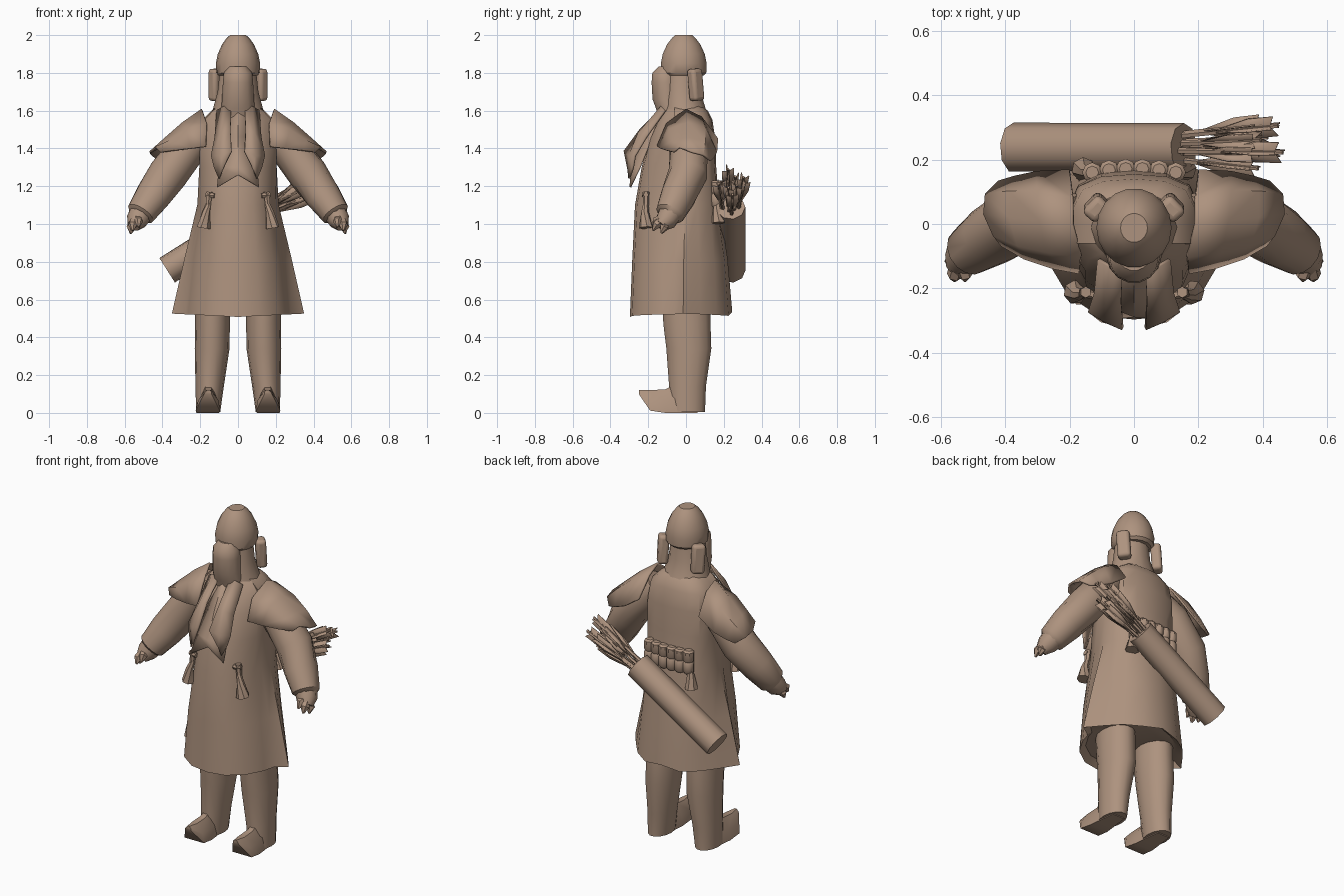
import bpy, bmesh, math, random
from mathutils import Vector

if "Cube" in bpy.data.objects:
    bpy.data.objects.remove(bpy.data.objects["Cube"])

random.seed(4)
mat = bpy.data.materials.new("tan_cloth")
mat.diffuse_color = (0.42, 0.29, 0.21, 1)
mat.use_nodes = True
mat.node_tree.nodes["Principled BSDF"].inputs["Base Color"].default_value = mat.diffuse_color


def make(name, verts, faces, angle=40, thick=0):
    """Mesh object with consistent normals and angle-based smoothing."""
    me = bpy.data.meshes.new(name)
    me.from_pydata([tuple(v) for v in verts], [], faces)
    bm = bmesh.new()
    bm.from_mesh(me)
    bmesh.ops.recalc_face_normals(bm, faces=bm.faces)
    bm.to_mesh(me)
    bm.free()
    me.materials.append(mat)
    ob = bpy.data.objects.new(name, me)
    bpy.context.collection.objects.link(ob)
    bpy.ops.object.select_all(action='DESELECT')
    ob.select_set(True)
    bpy.context.view_layer.objects.active = ob
    bpy.ops.object.shade_smooth_by_angle(angle=math.radians(angle))
    if thick:
        mod = ob.modifiers.new("thickness", 'SOLIDIFY')
        mod.thickness = thick
        mod.offset = 0
    return ob


def loft(name, rings, closed=True, **kw):
    """Skin a list of equal point rows; closed rows get end caps."""
    n = len(rings[0])
    faces = []
    for i in range(len(rings) - 1):
        for j in range(n if closed else n - 1):
            k = (j + 1) % n
            faces.append((i*n + j, i*n + k, (i+1)*n + k, (i+1)*n + j))
    if closed:
        faces += [tuple(range(n)), tuple(range((len(rings)-1)*n, len(rings)*n))]
    return make(name, [p for r in rings for p in r], faces, **kw)


def oval(cx, cy, z, rx, ry, n=14):
    return [(cx + rx*math.cos(2*math.pi*i/n), cy + ry*math.sin(2*math.pi*i/n), z)
            for i in range(n)]


def stack(name, rows, n=14, s=1, **kw):
    """Upright body from rows of (cx, cy, z, rx, ry)."""
    return loft(name, [oval(s*r[0], *r[1:], n) for r in rows], **kw)


def tube(name, path, n=10, s=1, **kw):
    """Round limb along rows of (x, y, z, radius)."""
    pts = [Vector((s*p[0], p[1], p[2])) for p in path]
    rings = []
    for i, p in enumerate(pts):
        q = (pts[min(i+1, len(pts)-1)] - pts[max(i-1, 0)]).to_track_quat('Z', 'Y')
        rings.append([p + q @ Vector(v) for v in oval(0, 0, 0, path[i][3], path[i][3], n)])
    return loft(name, rings, **kw)


# Long coat: rounded front, flared side seams, back tapering by t, shallow underside
def coat_ring(z, wf, wb, f, b, t):
    def mix(p, q):
        return ((p[0] + (q[0]-p[0])*t)*wb, (p[1] + (q[1]-p[1])*t)*b)
    half = [(.4*wf, f*.96), (.74*wf, f*.74), (.94*wf, f*.42), (wf, -.06), (wb, -.015*t),
            mix((.99, .35), (.80, .32)), mix((.85, .75), (.6, .66)), mix((.5, .95), (.33, .92))]
    return ([(0, f, z)] + [(x, y, z + .05*x*t) for x, y in half] + [(0, b, z + .025*t)]
            + [(-x, y, z + .05*x*t) for x, y in reversed(half)])


loft("coat", [coat_ring(*r) for r in (
    (.54, .25, .30, -.26, .21, 1), (.508, .28, .35, -.297, .245, 1),
    (.80, .25, .285, -.285, .22, .8), (1.1, .20, .215, -.27, .175, .3),
    (1.3, .205, .205, -.235, .16, 0), (1.45, .205, .205, -.195, .155, 0),
    (1.55, .19, .19, -.15, .14, 0), (1.60, .14, .14, -.125, .115, 0),
    (1.63, .10, .10, -.11, .08, 0))])

# Neck cloth, face scarf and domed cap
stack("neck_cloth", [(0, 0, 1.54, .155, .14), (0, -.01, 1.6, .135, .12),
                     (0, -.02, 1.7, .108, .1), (0, -.02, 1.82, .095, .09)])
stack("face_scarf", [(0, -.08, 1.54, .09, .06), (0, -.09, 1.61, .088, .07),
                     (0, -.105, 1.66, .085, .074), (0, -.108, 1.75, .08, .076),
                     (0, -.11, 1.80, .075, .07), (0, -.1, 1.835, .05, .045)])
stack("cap", [(0, -.012, 1.785, .1, .105), (0, -.012, 1.80, .114, .121),
              (0, -.012, 1.85, .117, .123), (0, -.012, 1.90, .107, .113),
              (0, -.012, 1.95, .085, .09), (0, -.012, 1.985, .06, .063),
              (0, -.012, 2.0, .042, .045)], n=18)

for s, side in ((1, "left"), (-1, "right")):
    # Ear flaps set diagonally behind the cheeks
    bpy.ops.mesh.primitive_cube_add(size=1, location=(s*.117, .052, 1.737),
                                    rotation=(.06, -s*.06, s*.75))
    ear = bpy.context.object
    ear.name = side + "_ear_flap"
    ear.scale = (.058, .074, .17)
    bpy.ops.object.transform_apply(location=False, rotation=False)
    ear.data.materials.append(mat)
    bev = ear.modifiers.new("round", 'BEVEL')
    bev.width, bev.segments = .018, 3
    bpy.ops.object.shade_smooth_by_angle(angle=math.radians(40))

    # Hanging scarf ends standing off the chest
    loft(side + "_scarf_end", [[(s*x, y, z) for x, y, z in row] for row in (
        [(.035, -.12, 1.62), (.075, -.13, 1.62), (.11, -.11, 1.60)],
        [(.04, -.24, 1.50), (.085, -.25, 1.48), (.12, -.21, 1.46)],
        [(.035, -.325, 1.385), (.09, -.30, 1.36), (.14, -.27, 1.36)],
        [(.08, -.305, 1.29), (.10, -.30, 1.24), (.125, -.28, 1.30)])],
        closed=False, thick=.012)

    # Shoulder cape: rows run outward, each front to back
    cape = ([(.17, -.15, 1.41), (.165, -.1, 1.53), (.19, 0, 1.605), (.19, .08, 1.565), (.2, .165, 1.45)],
            [(.25, -.135, 1.40), (.27, -.085, 1.50), (.29, .01, 1.535), (.3, .1, 1.505), (.3, .16, 1.38)],
            [(.34, -.105, 1.39), (.36, -.065, 1.44), (.385, .02, 1.452), (.385, .1, 1.435), (.37, .145, 1.35)],
            [(.41, -.065, 1.38), (.435, -.035, 1.405), (.465, .03, 1.38), (.46, .09, 1.365), (.42, .13, 1.335)])
    loft(side + "_shoulder_cape", [[(s*x, y, z) for x, y, z in r] for r in cape],
         closed=False, thick=.012)

    # Sleeve, cuff and mittened hand
    tube(side + "_sleeve", [(.17, .01, 1.49, .08), (.25, .015, 1.42, .1),
                            (.37, .01, 1.265, .105), (.45, -.04, 1.15, .095),
                            (.515, -.085, 1.055, .078), (.525, -.095, 1.04, .055)], n=14, s=s)
    tube(side + "_palm", [(.505, -.075, 1.07, .066), (.535, -.105, 1.02, .058),
                          (.553, -.135, .99, .035)], s=s)
    for i, tip in enumerate(((.567, -.13, .95), (.558, -.175, .965), (.525, -.175, .985))):
        tube(f"{side}_finger_{i+1}", [(.54, -.11, 1.03, .03),
             (tip[0], tip[1]+.015, tip[2]+.03, .024), (*tip, .006)], n=6, s=s)

    # Leg with upturned boot
    stack(side + "_leg", [(.135, 0, .62, .09, .13), (.135, .005, .47, .092, .128),
                          (.137, .015, .34, .092, .122), (.15, .008, .14, .075, .1),
                          (.158, .005, .005, .064, .098)], n=14, s=s, angle=50)
    prof = ((.06, .0, .10, .04), (-.06, .0, .15, .055), (-.11, .0, .125, .06),
            (-.19, .012, .12, .064), (-.25, .1, .122, .02))
    loft(side + "_boot", [[(s*(.16 - w), y, a), (s*(.16 + w), y, a),
                           (s*(.157 + w*.85), y, (a+b)/2), (s*(.157 + w*.28), y, b),
                           (s*(.157 - w*.28), y, b), (s*(.157 - w*.85), y, (a+b)/2)]
                          for y, a, b, w in prof], angle=50)

    # Small horns hanging from straps, front and back
    for place, x, y, dz in (("front", .16, -.212, 0), ("back", .135, .17, .025)):
        tube(f"{side}_{place}_strap", [(x-.01, y, 1.17+dz, .018), (x, y, 1.08+dz, .014)], n=6, s=s)
        tube(f"{side}_{place}_horn", [(x-.005, y, 1.11+dz, .014), (x+.01, y-.005, 1.06+dz, .022),
             (x+.022, y, .98+dz, .038)], n=7, s=s, angle=30)
    tube(f"{side}_strap_toggle", [(.125, -.22, 1.15, .014), (.17, -.212, 1.155, .014)], n=6, s=s)

# Centre scarf fold
loft("centre_scarf_fold", [[(-w, y + .04, z), (0, y, z), (w, y + .04, z)] for w, y, z in (
    (.05, -.13, 1.62), (.07, -.22, 1.46), (.10, -.285, 1.30))] +
    [[(-.11, -.295, 1.195), (0, -.285, 1.26), (.11, -.295, 1.195)]], closed=False, thick=.01)

# Row of two-tier rolls on the back of the belt, with a band behind
for i in range(6):
    x = -.13 + i*.052
    y = .172 - .7*x*x
    tube(f"belt_roll_{i+1}", [(x, y, 1.09, .022), (x, y, 1.1, .031), (x, y, 1.155, .031),
         (x, y, 1.162, .026), (x, y, 1.17, .031), (x, y, 1.22, .031), (x, y, 1.23, .02)], n=8)
loft("belt_band", [[(x, y, z) for y, z in ((.14, 1.11), (.165, 1.11), (.165, 1.21), (.14, 1.21))]
                   for x in (-.15, 0, .15)])

# Slanted quiver with a recessed mouth
A = Vector((-.375, .237, .755))
B = Vector((.155, .237, 1.09))


def at(t, r):
    return (*A.lerp(B, t), r)


tube("quiver", [at(0, .078), at(1, .077), at(1, .064), at(.93, .06)], n=9)

# Arrows fanning out of the quiver, with crossed feather plates
for i in range(9):
    a = i*2.4
    d = .03 if i % 2 else .06
    start = A.lerp(B, .9) + Vector((0, .6*d*math.cos(a), .6*d*math.sin(a)))
    end = Vector((.38 + random.uniform(0, .09), .24 + d*1.15*math.cos(a),
                  1.225 + d*1.15*math.sin(a)))
    tube(f"arrow_shaft_{i+1}", [(*start, .011), (*end, .007)], n=5)
    axis = (end - start).normalized()
    for k in range(2):
        u = axis.cross(Vector((0, math.cos(a + k*1.57), math.sin(a + k*1.57)))).normalized()*.033
        b0, b1 = end - axis*.25, end - axis*.01
        make(f"arrow_feather_{i+1}_{k+1}",
             [b0, b0 + axis*.15 + u, b1 + u, b1 - axis*.02, b1 - u, b0 + axis*.15 - u],
             [(0, 1, 2, 3), (0, 3, 4, 5)], thick=.005)
